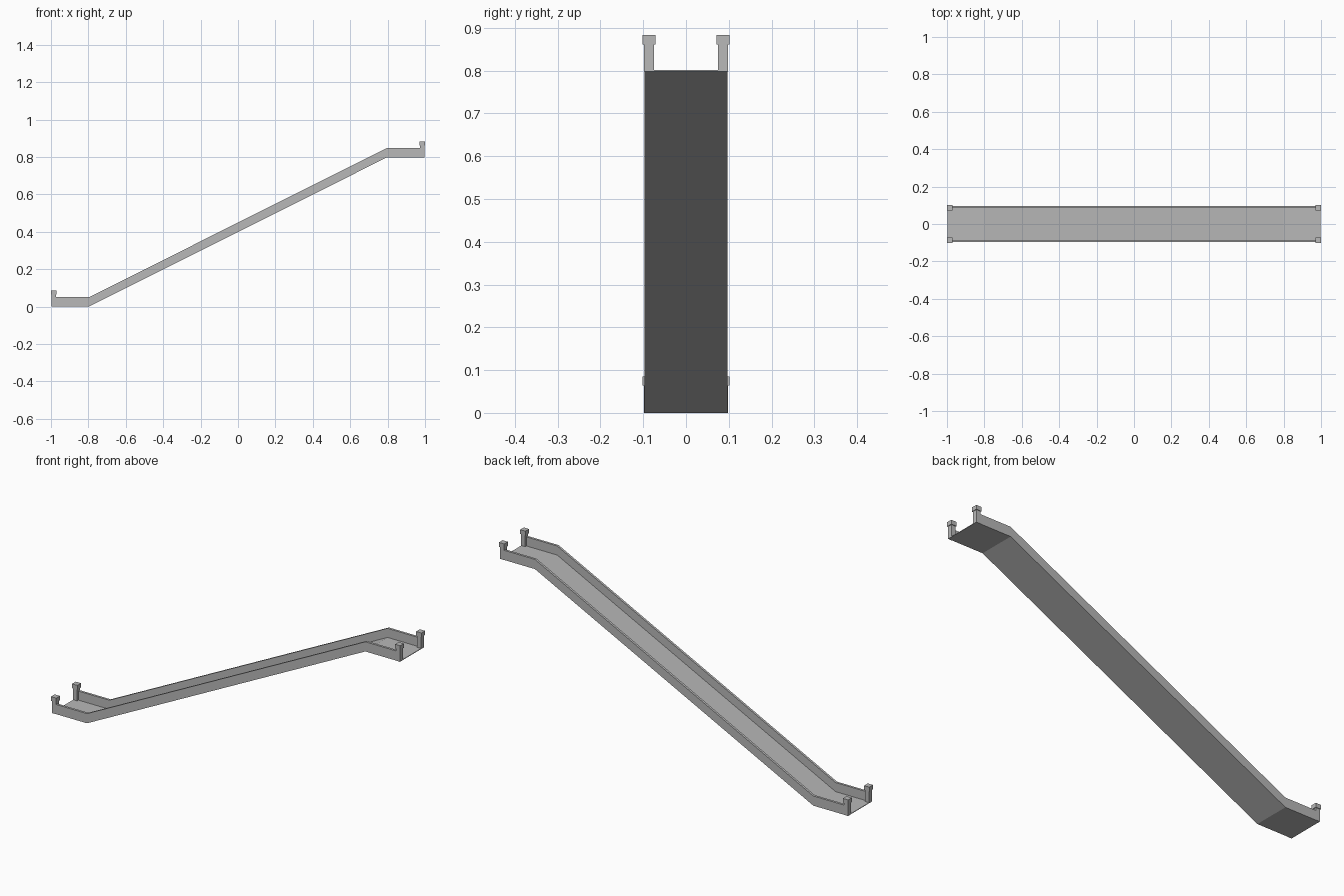
import bpy
import bmesh

cube = bpy.data.objects.get("Cube")
if cube:
    bpy.data.objects.remove(cube, do_unlink=True)

END_X, BEND_X, RISE = 0.996, 0.797, 0.798
HALF_WIDTH = 0.097

grey = bpy.data.materials.new("plain grey")
grey.use_nodes = True
grey.diffuse_color = (0.48, 0.48, 0.48, 1)
grey.node_tree.nodes["Principled BSDF"].inputs["Base Color"].default_value = (0.48, 0.48, 0.48, 1)


def add_mesh(name, bm):
    bmesh.ops.recalc_face_normals(bm, faces=bm.faces)
    mesh = bpy.data.meshes.new(name)
    bm.to_mesh(mesh)
    bm.free()
    mesh.materials.append(grey)
    obj = bpy.data.objects.new(name, mesh)
    bpy.context.collection.objects.link(obj)
    return obj


def sloped_strip(name, y0, y1, height):
    """Box cross-section swept along the landing, incline, landing path."""
    path = [(-END_X, 0), (-BEND_X, 0), (BEND_X, RISE), (END_X, RISE)]
    bm = bmesh.new()
    rings = [[bm.verts.new((x, y, z + dz))
              for y, dz in ((y0, 0), (y1, 0), (y1, height), (y0, height))]
             for x, z in path]
    for a, b in zip(rings, rings[1:]):
        for i in range(4):
            j = (i + 1) % 4
            bm.faces.new((a[i], a[j], b[j], b[i]))
    bm.faces.new(rings[0])
    bm.faces.new(rings[-1])
    return add_mesh(name, bm)


def box(name, centre, size):
    bm = bmesh.new()
    bmesh.ops.create_cube(bm, size=1)
    bmesh.ops.scale(bm, vec=size, verts=bm.verts)
    bmesh.ops.translate(bm, vec=centre, verts=bm.verts)
    return add_mesh(name, bm)


# Thin walkway floor
sloped_strip("walkway_floor", -HALF_WIDTH + 0.001, HALF_WIDTH - 0.001, 0.003)

for side, sy in (("left", 1), ("right", -1)):
    # Side wall, sheared along the incline; its end stops inside the posts
    inner, outer = sy * (HALF_WIDTH - 0.012), sy * HALF_WIDTH
    sloped_strip(side + "_side_wall", min(inner, outer), max(inner, outer), 0.05)

    # End posts with square caps
    for level, sx, base in (("lower", -1, 0), ("upper", 1, RISE)):
        x, y = sx * 0.985, sy * 0.0865
        box(f"{level}_{side}_post", (x, y, base + 0.032), (0.023, 0.023, 0.064))
        box(f"{level}_{side}_post_cap", (x, y, base + 0.0745), (0.03, 0.03, 0.022))
